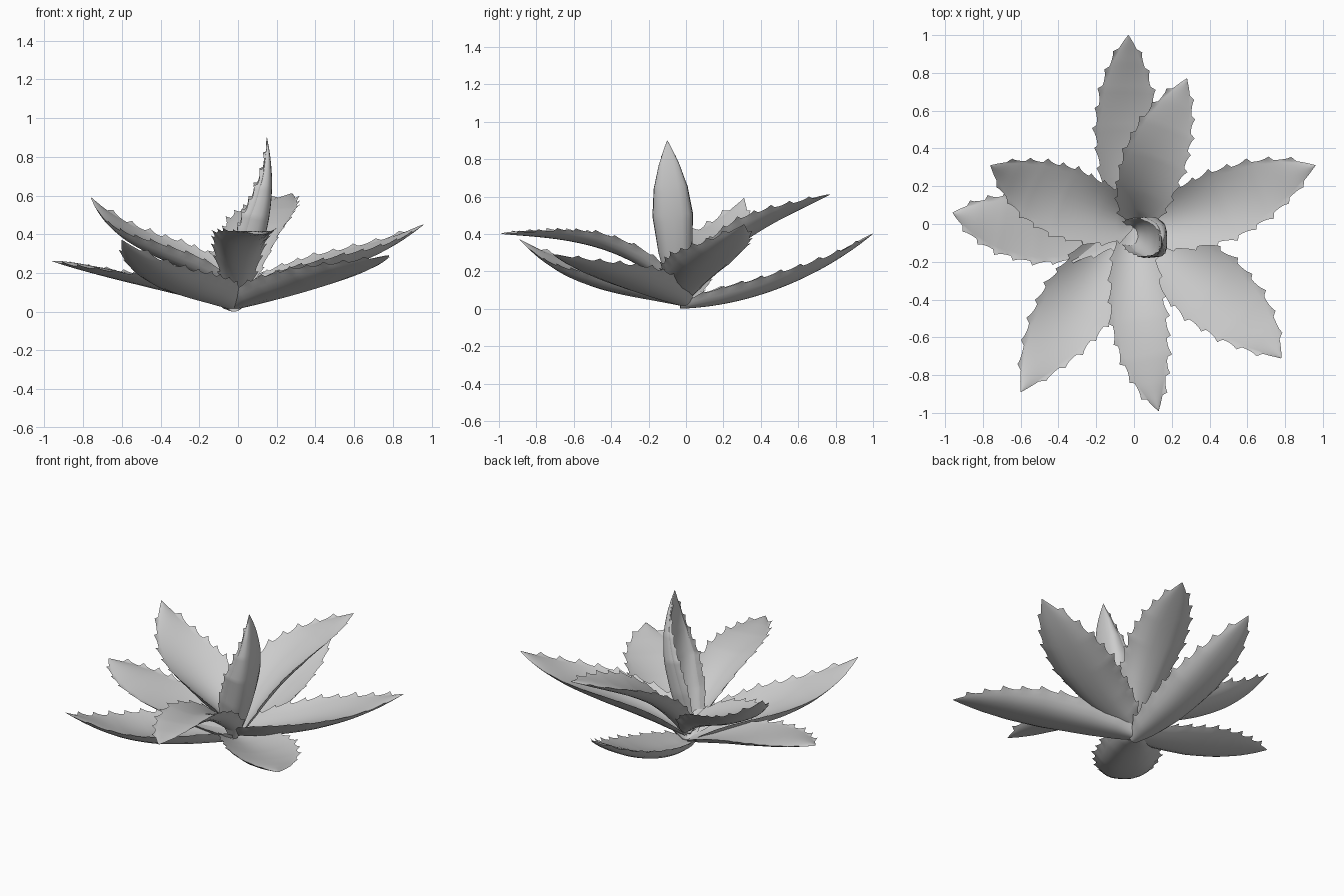
import bpy, bmesh
from mathutils import Vector

cube = bpy.data.objects.get("Cube")
if cube:
    bpy.data.objects.remove(cube, do_unlink=True)

grey = bpy.data.materials.new("leaf grey")
grey.use_nodes = True
colour = (0.6, 0.6, 0.6, 1)
grey.diffuse_color = colour
grey.node_tree.nodes["Principled BSDF"].inputs["Base Color"].default_value = colour

RINGS = 50
TOOTH = [1, 0, 0, 0.15, 0.45]  # sawtooth, hooked toward the tip
COLUMNS = [-1, -0.95, -0.85, -0.7, -0.5, -0.25, 0, 0.25, 0.5, 0.7, 0.85, 0.95, 1]
WIDTHS = [(0, 0.22), (0.1, 0.6), (0.25, 0.84), (0.5, 1), (0.7, 0.84), (0.85, 0.52), (0.95, 0.2), (1, 0.01)]


def midrib(pts, t):
    """Smooth curve through four evenly spaced points."""
    out = Vector()
    for i, p in enumerate(pts):
        weight = 1
        for j in range(4):
            if j != i:
                weight *= (3 * t - j) / (i - j)
        out += weight * Vector(p)
    return out


def blade_width(t):
    for (a, wa), (b, wb) in zip(WIDTHS, WIDTHS[1:]):
        if t <= b:
            return wa + (wb - wa) * (t - a) / (b - a)
    return WIDTHS[-1][1]


def leaf(name, pts, half_width, cup=0.55, facing=(0, 0, 1), curl=0.0):
    """Fleshy channelled blade with hooked teeth along both rims."""
    bm = bmesh.new()
    lower, upper = [], []
    for i in range(RINGS + 1):
        t = i / RINGS
        centre = midrib(pts, t)
        along = (midrib(pts, t + 0.01) - midrib(pts, t - 0.01)).normalized()
        side = along.cross(Vector(facing)).normalized()
        up = side.cross(along)
        share = blade_width(t)
        w = half_width * share
        depth = cup * w * (1.5 - 1.2 * t)
        thick = 0.045 * share ** 0.7
        tooth = TOOTH[i % len(TOOTH)] if 3 < i < RINGS - 2 else 0
        low_row, up_row = [], []
        for s in COLUMNS:
            # Rims roll inward by the curl amount
            p = centre + side * (w * s * (1 - curl * s * s))
            if abs(s) == 1:
                p += up * depth
                p += tooth * (side * (0.02 * s * (1 - 1.8 * curl)) + along * 0.012 + up * 0.012)
                v = bm.verts.new(p)
                low_row.append(v)
                up_row.append(v)
            else:
                low_row.append(bm.verts.new(p + up * depth * abs(s) ** 3))
                up_row.append(bm.verts.new(p + up * (depth * s * s + thick * (1 - s * s))))
        lower.append(low_row)
        upper.append(up_row)

    # Upper and lower skins
    for rows in (lower, upper):
        for a, b in zip(rows, rows[1:]):
            for k in range(len(COLUMNS) - 1):
                bm.faces.new((a[k], a[k + 1], b[k + 1], b[k]))
    # End caps
    for end in (0, -1):
        bm.faces.new(lower[end] + upper[end][-2:0:-1])
    bmesh.ops.recalc_face_normals(bm, faces=bm.faces)

    mesh = bpy.data.meshes.new(name)
    bm.to_mesh(mesh)
    bm.free()
    mesh.materials.append(grey)
    obj = bpy.data.objects.new(name, mesh)
    bpy.context.collection.objects.link(obj)
    bpy.ops.object.select_all(action="DESELECT")
    obj.select_set(True)
    bpy.context.view_layer.objects.active = obj
    bpy.ops.object.shade_smooth_by_angle(angle=1.2)


# Outer rosette, lying low
leaf("back_leaf", [(-0.02, -0.03, 0), (-0.04, 0.35, 0.06), (-0.04, 0.7, 0.2), (-0.03, 1, 0.4)], 0.16)
leaf("right_front_leaf", [(-0.02, 0, 0.01), (0.28, -0.24, 0.09), (0.55, -0.47, 0.18), (0.78, -0.71, 0.29)], 0.2, 0.5)
leaf("left_front_leaf", [(-0.03, 0, 0.01), (-0.22, -0.3, 0.07), (-0.41, -0.58, 0.16), (-0.6, -0.89, 0.37)], 0.19)
leaf("left_low_leaf", [(-0.03, 0, 0.02), (-0.36, -0.03, 0.1), (-0.68, 0, 0.18), (-0.96, 0.06, 0.26)], 0.18, 0.32)

# Middle ring, rising
leaf("right_leaf", [(0, 0, 0.05), (0.33, 0.05, 0.15), (0.65, 0.18, 0.27), (0.96, 0.31, 0.45)], 0.185)
leaf("front_leaf", [(0, -0.02, 0.05), (0.01, -0.35, 0.28), (0.055, -0.68, 0.37), (0.13, -0.99, 0.4)], 0.145)
leaf("left_high_leaf", [(-0.02, 0.02, 0.08), (-0.27, 0.08, 0.22), (-0.53, 0.19, 0.35), (-0.76, 0.31, 0.59)], 0.185)
leaf("back_high_leaf", [(0.02, 0.02, 0.08), (0.08, 0.25, 0.32), (0.17, 0.5, 0.48), (0.28, 0.77, 0.61)], 0.165)

# Upright heart leaf, rolled toward the left
leaf("centre_leaf", [(0.02, -0.04, 0.05), (0.13, -0.06, 0.35), (0.175, -0.08, 0.62), (0.15, -0.1, 0.9)],
     0.2, 0.75, (-1, 0, 0), 0.5)
